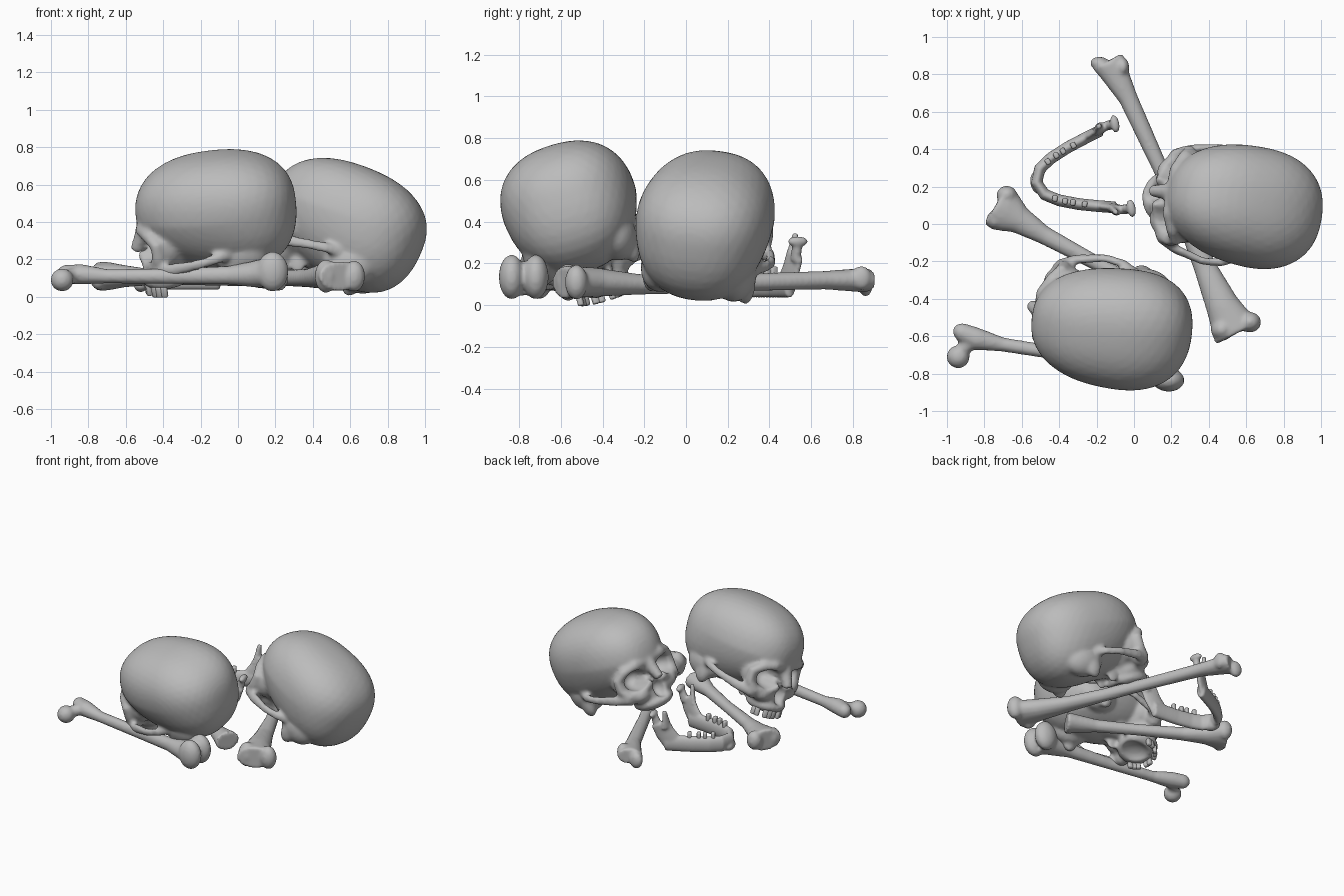
import bpy, bmesh
from math import sin, cos, pi, radians, sqrt
from mathutils import Matrix, Vector, Euler

if "Cube" in bpy.data.objects:
    bpy.data.objects.remove(bpy.data.objects["Cube"])

bone = bpy.data.materials.new("bone grey")
bone.use_nodes = True
bone.diffuse_color = (0.5, 0.5, 0.5, 1)
bone.node_tree.nodes["Principled BSDF"].inputs["Base Color"].default_value = (0.5, 0.5, 0.5, 1)


def ellipsoid(loc, size, turn=(0, 0, 0)):
    rot = Euler([radians(a) for a in turn]).to_quaternion()
    return Matrix.LocRotScale(Vector(loc), rot, Vector(size))


def blob(bm, loc, size, turn=(0, 0, 0), detail=3):
    """Ellipsoid with half-sizes, turned in degrees."""
    return bmesh.ops.create_icosphere(bm, subdivisions=detail, radius=1,
                                      matrix=ellipsoid(loc, size, turn))["verts"]


def tube(bm, points, sides=16):
    """Loft of ellipses along x, y, z, half-width and optional half-height."""
    centres = [Vector(p[:3]) for p in points]
    rings, side = [], None
    for i, p in enumerate(points):
        t = (centres[min(i + 1, len(points) - 1)] - centres[max(i - 1, 0)]).normalized()
        if side is None:
            side = t.cross(Vector((0, 0, 1)))
        side = (side - t * side.dot(t)).normalized()
        up = side.cross(t)
        ring = []
        for k in range(sides):
            a = 2 * pi * k / sides
            ring.append(bm.verts.new(centres[i] + side * p[3] * cos(a) + up * p[-1] * sin(a)))
        rings.append(ring)
    faces = [bm.faces.new(rings[0]), bm.faces.new(rings[-1])]
    for a, b in zip(rings, rings[1:]):
        for k in range(sides):
            n = (k + 1) % sides
            faces.append(bm.faces.new((a[k], a[n], b[n], b[k])))
    bmesh.ops.recalc_face_normals(bm, faces=faces)


def make(name, bm, place):
    mesh = bpy.data.meshes.new(name)
    bm.to_mesh(mesh)
    bm.free()
    mesh.materials.append(bone)
    mesh.polygons.foreach_set("use_smooth", [True] * len(mesh.polygons))
    obj = bpy.data.objects.new(name, mesh)
    bpy.context.collection.objects.link(obj)
    obj.matrix_world = place
    return obj


def melt(obj, voxel):
    mod = obj.modifiers.new("melt", 'REMESH')
    mod.mode = 'VOXEL'
    mod.voxel_size = voxel
    mod.use_smooth_shade = True


def soften(obj, rounds):
    mod = obj.modifiers.new("soften", 'SMOOTH')
    mod.factor = 0.5
    mod.iterations = rounds


def carve(obj, hollows):
    """Bake the melted surface, then press it back to the far wall of each hollow."""
    graph = bpy.context.evaluated_depsgraph_get()
    bm = bmesh.new()
    bm.from_mesh(obj.evaluated_get(graph).data)
    obj.modifiers.clear()
    for shape, push in hollows:
        inverse = shape.inverted()
        d = inverse.to_3x3() @ push
        for v in bm.verts:
            p = inverse @ v.co
            inside = 1 - p.length_squared
            if inside > 0:
                b = p.dot(d)
                v.co += push * ((sqrt(b * b + d.length_squared * inside) - b) / d.length_squared)
    bm.to_mesh(obj.data)
    bm.free()


def skull(name, place):
    """Skull looking along local -x, centred on the braincase."""
    bm, hollows = bmesh.new(), []
    inward, upward = Vector((1, 0, 0)), Vector((0, 0, 1))
    # braincase: boxy egg, broad and deep behind, narrow at the temples
    for v in blob(bm, (0, 0, 0), (1, 1, 1), detail=4):
        n = v.co.copy()
        n /= sum(abs(c) ** 2.35 for c in n) ** (1 / 2.35)
        wide = 0.322 * (1 + 0.08 * n.x)
        if n.z < 0:
            wide *= 1 + 0.14 * n.z * (1 - n.x)
        tall = 0.3 if n.z > 0 else 0.325 + 0.08 * n.x
        v.co = (0.43 * n.x, wide * n.y, tall * n.z)
    # face core, upper jaw, nose bridge and skull base
    blob(bm, (-0.25, 0, -0.18), (0.14, 0.19, 0.13))
    blob(bm, (-0.3, 0, -0.28), (0.13, 0.16, 0.11))
    blob(bm, (-0.31, 0, -0.35), (0.14, 0.145, 0.06))
    tube(bm, [(-0.39, 0, -0.06, 0.05), (-0.42, 0, -0.12, 0.04), (-0.46, 0, -0.19, 0.032)])
    tube(bm, [(0.1, 0, -0.28, 0.1, 0.05), (-0.22, 0, -0.24, 0.07, 0.07)])
    for s in (1, -1):
        # socket backing and cheek wall
        blob(bm, (-0.27, s * 0.15, -0.14), (0.1, 0.1, 0.12))
        blob(bm, (-0.34, s * 0.12, -0.26), (0.08, 0.09, 0.06))
        # brow, outer eye rim, lower eye rim
        tube(bm, [(-0.39, 0, -0.05, 0.04), (-0.39, s * 0.12, -0.045, 0.04),
                  (-0.35, s * 0.2, -0.065, 0.035), (-0.31, s * 0.24, -0.11, 0.034),
                  (-0.31, s * 0.24, -0.18, 0.036), (-0.33, s * 0.215, -0.24, 0.045),
                  (-0.38, s * 0.12, -0.245, 0.036), (-0.42, s * 0.05, -0.19, 0.028)])
        # cheek bone and arch
        blob(bm, (-0.32, s * 0.2, -0.25), (0.055, 0.06, 0.055))
        tube(bm, [(-0.33, s * 0.22, -0.25, 0.042), (-0.25, s * 0.275, -0.24, 0.024, 0.036),
                  (-0.1, s * 0.31, -0.215, 0.02, 0.028), (0.0, s * 0.3, -0.2, 0.022, 0.028),
                  (0.07, s * 0.25, -0.19, 0.035)])
        # ear process with its broad root, inner plates
        blob(bm, (0.13, s * 0.18, -0.21), (0.15, 0.1, 0.13))
        blob(bm, (0.1, s * 0.23, -0.27), (0.06, 0.045, 0.095))
        blob(bm, (-0.15, s * 0.075, -0.29), (0.05, 0.02, 0.08))
        # eye sockets
        hollows.append((ellipsoid((-0.37, s * 0.135, -0.145), (0.12, 0.083, 0.072),
                                  (s * -8, 0, s * -14)), inward))
    # nose opening and palate
    hollows.append((ellipsoid((-0.44, 0, -0.265), (0.09, 0.05, 0.07)), inward))
    hollows.append((ellipsoid((-0.27, 0, -0.42), (0.12, 0.09, 0.06)), upward))
    obj = make(name, bm, place)
    melt(obj, 0.012)
    carve(obj, hollows)
    melt(obj, 0.012)
    soften(obj, 4)


def fuse(name, bm, place=Matrix(), voxel=0.012, rounds=5):
    obj = make(name, bm, place)
    melt(obj, voxel)
    soften(obj, rounds)


def teeth(name, place, spots):
    bm = bmesh.new()
    for loc, angle in spots:
        m = (Matrix.Translation(loc) @ Matrix.Rotation(angle, 4, 'Z')
             @ Matrix.Diagonal((0.028, 0.034, 0.06, 1)))
        bmesh.ops.create_cube(bm, size=1, matrix=m)
    obj = make(name, bm, place)
    bevel = obj.modifiers.new("round", 'BEVEL')
    bevel.width = 0.008
    bevel.segments = 2


def stand(loc, roll, pitch, yaw):
    return (Matrix.Translation(loc) @ Matrix.Rotation(radians(yaw), 4, 'Z')
            @ Matrix.Rotation(radians(pitch), 4, 'Y') @ Matrix.Rotation(radians(roll), 4, 'X'))


# two skulls, one with upper teeth
near = stand((-0.12, -0.55, 0.475), 17, -6, -8)
skull("near_skull", near)
skull("far_skull", stand((0.585, 0.1, 0.41), -8, 20, -12))
arch = []
for i in range(13):
    a = radians(-84 + 14 * i)
    if i not in (3, 6, 10):
        arch.append(((-0.31 - 0.115 * cos(a), 0.12 * sin(a), -0.4), -a))
teeth("upper_teeth", near, arch)

# loose lower jaw
jaw_place = stand((-0.52, 0.22, 0.035), 0, 0, 11)
bm = bmesh.new()
half = [(0.03, 0.07), (0.1, 0.115), (0.2, 0.155), (0.3, 0.185), (0.39, 0.21)]
path = [(x, -y) for x, y in reversed(half)] + [(0, 0)] + half
tube(bm, [(x, y, 0.06, 0.032, 0.06) for x, y in path])
blob(bm, (0, 0, 0.025), (0.035, 0.06, 0.035))
for s in (1, -1):
    # ramus, front spike and hinge knob
    tube(bm, [(0.33, s * 0.195, 0.05, 0.028, 0.07), (0.39, s * 0.215, 0.14, 0.024, 0.07),
              (0.42, s * 0.23, 0.21, 0.022, 0.065)])
    tube(bm, [(0.375, s * 0.22, 0.18, 0.02, 0.04), (0.385, s * 0.235, 0.31, 0.014)])
    tube(bm, [(0.435, s * 0.225, 0.18, 0.024, 0.035), (0.465, s * 0.23, 0.26, 0.024)])
    blob(bm, (0.47, s * 0.23, 0.27), (0.025, 0.05, 0.025))
fuse("lower_jaw", bm, jaw_place, voxel=0.009, rounds=4)
spots = []
for s in (1, -1):
    for x, y in ((0.08, 0.1), (0.13, 0.125), (0.17, 0.14), (0.23, 0.16)):
        spots.append(((x, s * y, 0.12), s * 0.35))
teeth("lower_teeth", jaw_place, spots)

# thigh bone with ball head and double knuckle
bm = bmesh.new()
tube(bm, [(-0.93, -0.575, 0.12, 0.05, 0.05), (-0.84, -0.615, 0.12, 0.06, 0.055),
          (-0.7, -0.645, 0.11, 0.038), (-0.35, -0.7, 0.11, 0.036, 0.042),
          (-0.05, -0.745, 0.115, 0.045, 0.05), (0.08, -0.77, 0.12, 0.075, 0.07),
          (0.17, -0.785, 0.13, 0.11, 0.085)])
blob(bm, (-0.92, -0.575, 0.12), (0.05, 0.045, 0.05))
tube(bm, [(-0.86, -0.61, 0.12, 0.045), (-0.93, -0.69, 0.1, 0.038)])
blob(bm, (-0.94, -0.71, 0.09), (0.062, 0.062, 0.062))
for y in (-0.835, -0.72):
    blob(bm, (0.185, y, 0.135), (0.085, 0.062, 0.108))
fuse("thigh_bone", bm)

# shin bone lying beneath the near skull
bm = bmesh.new()
tube(bm, [(-0.74, 0.1, 0.11, 0.115, 0.08), (-0.69, 0.07, 0.11, 0.12, 0.075),
          (-0.61, 0.02, 0.11, 0.075, 0.06), (-0.48, -0.06, 0.105, 0.05, 0.045),
          (-0.2, -0.21, 0.1, 0.04), (0.05, -0.35, 0.1, 0.045),
          (0.16, -0.41, 0.1, 0.07, 0.06), (0.23, -0.45, 0.1, 0.09, 0.07)])
blob(bm, (-0.68, 0.155, 0.115), (0.055, 0.05, 0.07))
blob(bm, (-0.745, 0.02, 0.105), (0.045, 0.05, 0.07))
fuse("shin_bone", bm)

# longest bone lying beneath the far skull
bm = bmesh.new()
tube(bm, [(-0.14, 0.87, 0.12, 0.09, 0.06), (-0.1, 0.8, 0.12, 0.075, 0.055),
          (-0.03, 0.67, 0.12, 0.052, 0.045), (0.14, 0.3, 0.11, 0.042),
          (0.28, 0, 0.1, 0.045), (0.38, -0.23, 0.1, 0.062, 0.05),
          (0.47, -0.43, 0.11, 0.09, 0.07), (0.55, -0.585, 0.11, 0.13, 0.08)])
blob(bm, (-0.185, 0.86, 0.1), (0.05, 0.035, 0.06))
blob(bm, (-0.06, 0.84, 0.13), (0.035, 0.05, 0.06))
blob(bm, (0.62, -0.525, 0.11), (0.06, 0.055, 0.085))
blob(bm, (0.47, -0.565, 0.11), (0.06, 0.06, 0.09))
fuse("long_bone", bm)
